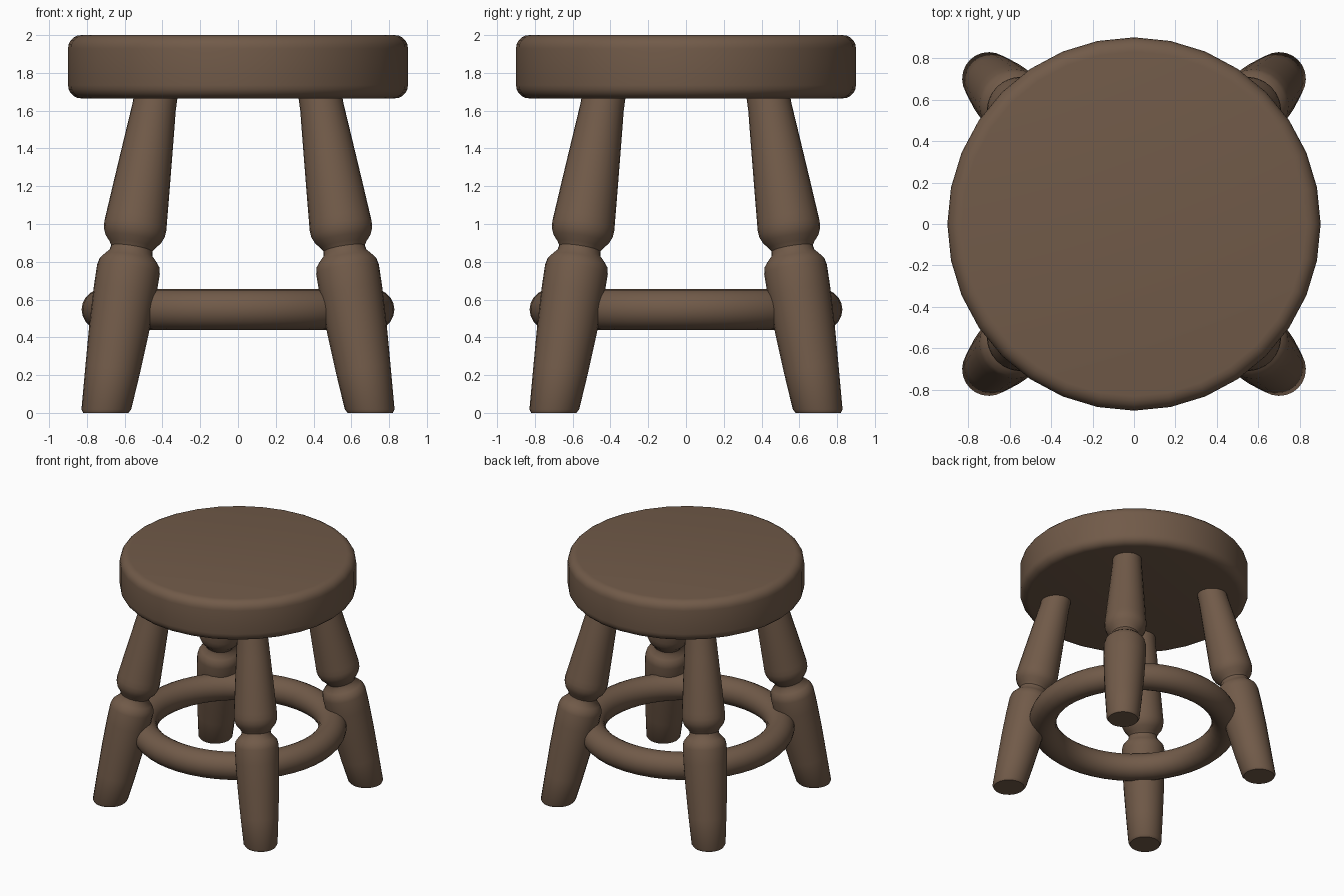
import bpy, bmesh, math
from mathutils import Vector

if "Cube" in bpy.data.objects:
    bpy.data.objects.remove(bpy.data.objects["Cube"])

wood = bpy.data.materials.new("brown wood")
wood.diffuse_color = (0.165, 0.103, 0.066, 1)
wood.use_nodes = True
wood.node_tree.nodes["Principled BSDF"].inputs["Base Color"].default_value = wood.diffuse_color


def finish(bm, name):
    bmesh.ops.recalc_face_normals(bm, faces=bm.faces)
    mesh = bpy.data.meshes.new(name)
    bm.to_mesh(mesh)
    bm.free()
    mesh.materials.append(wood)
    ob = bpy.data.objects.new(name, mesh)
    bpy.context.collection.objects.link(ob)
    bpy.ops.object.select_all(action='DESELECT')
    ob.select_set(True)
    bpy.context.view_layer.objects.active = ob
    bpy.ops.object.shade_smooth_by_angle(angle=math.radians(42))
    return ob


def bridge(bm, rings, closed=False):
    n = len(rings[0])
    pairs = list(zip(rings, rings[1:]))
    if closed:
        pairs.append((rings[-1], rings[0]))
    for a, b in pairs:
        for i in range(n):
            j = (i + 1) % n
            bm.faces.new((a[i], a[j], b[j], b[i]))
    if not closed:
        bm.faces.new(rings[0])
        bm.faces.new(rings[-1])


def turned(name, profile, base, axis, sides, flat_foot=None):
    """Lathe a (height, radius) profile around a leaning axis."""
    bm = bmesh.new()
    rot = axis.to_track_quat('Z', 'Y')
    rings = []
    for k, (z, r) in enumerate(profile):
        ring = []
        for i in range(sides):
            a = 2 * math.pi * i / sides
            off = rot @ Vector((r * math.cos(a), r * math.sin(a), 0))
            p = base + axis * z + off
            if flat_foot is not None and k < 2:   # saw the foot level with the floor
                p -= axis * (p.z - flat_foot[k])
            ring.append(bm.verts.new(p))
        rings.append(ring)
    bridge(bm, rings)
    return finish(bm, name)


# Seat: thick disc with rounded rims
R, B, Z0, Z1 = 0.90, 0.07, 1.665, 2.0
seat = []
for k in range(6):
    a = math.pi / 2 * k / 5
    seat.append((Z0 + B - B * math.cos(a), R - B + B * math.sin(a)))
seat += [(Z0 + Z1 - z, r) for z, r in reversed(seat)]
turned("seat", seat, Vector((0, 0, 0)), Vector((0, 0, 1)), 32)

# Legs: splayed turnings with a narrow neck
leg = [(0, 0.118), (0.02, 0.13), (0.22, 0.145), (0.44, 0.159), (0.64, 0.167),
       (0.76, 0.168), (0.795, 0.160), (0.82, 0.140), (0.845, 0.116), (0.87, 0.110),
       (0.89, 0.122), (0.92, 0.148), (0.955, 0.163), (0.99, 0.166), (1.03, 0.163),
       (1.2, 0.150), (1.45, 0.130), (1.62, 0.116), (1.72, 0.114)]
for yname, sy in (("front", -1), ("back", 1)):
    for xname, sx in (("left", -1), ("right", 1)):
        turned(f"{yname}_{xname}_leg", leg, Vector((0.70 * sx, 0.70 * sy, 0)),
               Vector((-0.158 * sx, -0.158 * sy, 1)), 24, flat_foot=(0.0, 0.018))

# Foot ring joining the legs
bm = bmesh.new()
rings = []
for i in range(48):
    a = 2 * math.pi * i / 48
    ring = []
    for j in range(20):
        b = 2 * math.pi * j / 20
        r = 0.72 + 0.108 * math.cos(b)
        ring.append(bm.verts.new((r * math.cos(a), r * math.sin(a),
                                  0.547 + 0.108 * math.sin(b))))
    rings.append(ring)
bridge(bm, rings, closed=True)
finish(bm, "foot_ring")
